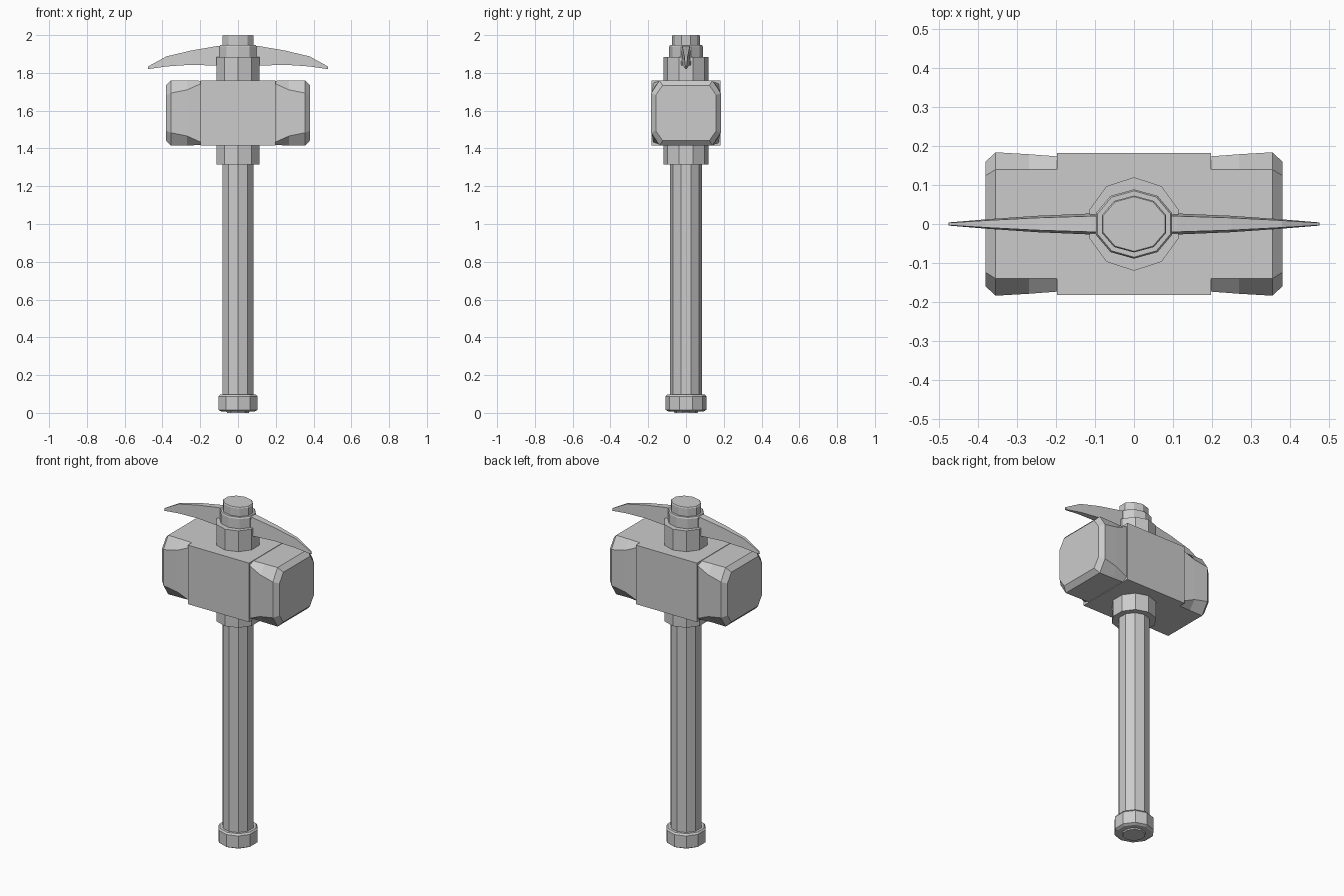
import bpy, bmesh
from math import sin, cos, pi

if "Cube" in bpy.data.objects:
    bpy.data.objects.remove(bpy.data.objects["Cube"])


def loft(name, sections, mirror=False):
    """Skin a list of equal-length point loops and cap both ends."""
    bm = bmesh.new()
    loops = [[bm.verts.new(p) for p in s] for s in sections]
    n = len(loops[0])
    for a, b in zip(loops, loops[1:]):
        for i in range(n):
            j = (i + 1) % n
            bm.faces.new((a[i], a[j], b[j], b[i]))
    bm.faces.new(loops[0])
    bm.faces.new(loops[-1])
    bmesh.ops.recalc_face_normals(bm, faces=bm.faces)
    me = bpy.data.meshes.new(name)
    bm.to_mesh(me)
    bm.free()
    ob = bpy.data.objects.new(name, me)
    bpy.context.collection.objects.link(ob)
    if mirror:
        mod = ob.modifiers.new("mirror", 'MIRROR')
        mod.use_mirror_merge = False
    return ob


def stack(name, rings, sides=10):
    """Ten-sided column from (z, radius x, radius y) rings, corner on the y axis."""
    return loft(name, [[(rx * sin(2 * pi * i / sides), ry * cos(2 * pi * i / sides), z)
                        for i in range(sides)] for z, rx, ry in rings])


# Shaft, pommel and collar
stack("handle", [(0, .062, .062), (.012, .064, .064), (.03, .085, .085), (1.86, .085, .085)])
stack("pommel", [(.008, .094, .094), (.016, .108, .108), (.088, .108, .108), (.098, .1, .1)])
stack("collar", [(1.315, .12, .12), (1.883, .12, .12)])
stack("pick_eye", [(1.84, .103, .089), (1.94, .103, .089), (1.948, .098, .085)])
stack("handle_tip", [(1.86, .087, .073), (1.994, .087, .073), (2.0, .083, .07)])

# Hammer head: central block
ZC = 1.588
block_loop = [(-.182, -.173), (.182, -.173), (.182, .173), (-.182, .173)]
loft("head_block", [[(x, y, ZC + z) for y, z in block_loop] for x in (-.198, .198)])


def octagon(x, hy, hz, cy, cz):
    return [(x, y, ZC + z) for y, z in (
        (hy - cy, hz), (hy, hz - cz), (hy, cz - hz), (hy - cy, -hz),
        (cy - hy, -hz), (-hy, cz - hz), (-hy, hz - cz), (cy - hy, hz))]


# Striking ends: chamfers widen toward the face
loft("striking_end", [
    octagon(.19, .173, .17, .033, .012),
    octagon(.27, .179, .172, .039, .05),
    octagon(.355, .184, .173, .044, .068),
    octagon(.381, .16, .146, .036, .052)], mirror=True)

# Curved pick blades: (x, top z, bottom z, half width)
blade = [(.06, 1.946, 1.838, .03), (.11, 1.942, 1.838, .027), (.25, 1.918, 1.843, .021),
         (.38, 1.887, 1.834, .012), (.476, 1.834, 1.82, .004)]
loft("pick_blade", [[(x, -w, b), (x, w, b), (x, .75 * w, t), (x, -.75 * w, t)]
                    for x, t, b, w in blade], mirror=True)
